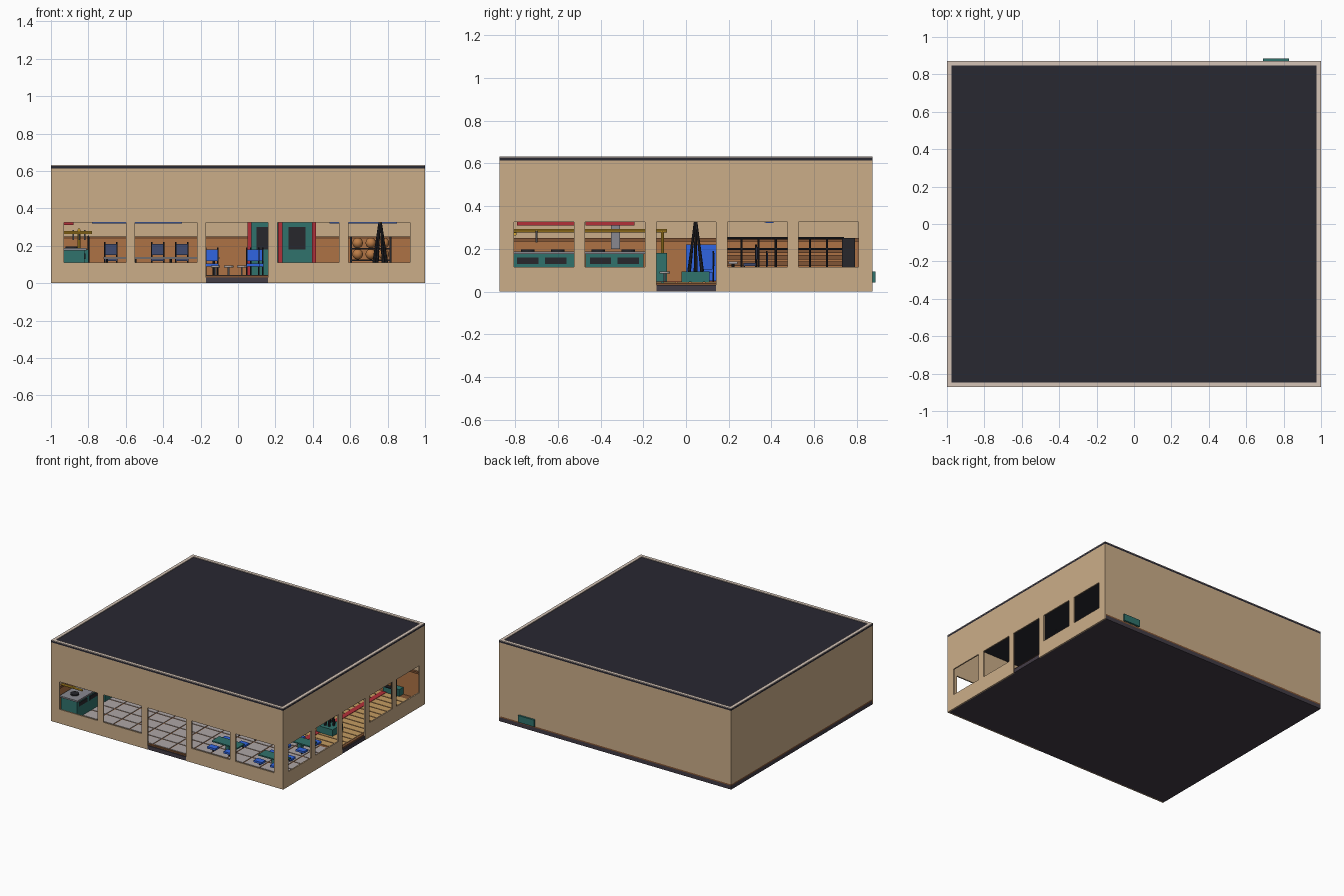
import bpy, bmesh, math
from mathutils import Vector

if "Cube" in bpy.data.objects:
    bpy.data.objects.remove(bpy.data.objects["Cube"])

COL = dict(tan=(.60, .42, .25), rim=(.66, .55, .47), dark=(.022, .021, .031), slab=(.055, .045, .06),
           brown=(.22, .09, .035), orange=(.42, .17, .06), wood=(.55, .33, .12), tile=(.42, .38, .38),
           teal=(.03, .17, .15), blue=(.03, .13, .75), red=(.45, .03, .04), black=(.02, .02, .025),
           steel=(.25, .25, .28), yellow=(.75, .42, .03), navy=(.05, .07, .16), ball=(.5, .2, .06))
MATS = {}


def finish(name, bm, col, smooth=False):
    me = bpy.data.meshes.new(name)
    bmesh.ops.recalc_face_normals(bm, faces=bm.faces)
    bm.to_mesh(me)
    bm.free()
    if col not in MATS:
        MATS[col] = bpy.data.materials.new(col + "_paint")
        MATS[col].diffuse_color = (*COL[col], 1)
    me.materials.append(MATS[col])
    for p in me.polygons:
        p.use_smooth = smooth
    ob = bpy.data.objects.new(name, me)
    bpy.context.collection.objects.link(ob)
    return ob


def boxes(name, col, *ranges):
    """One object from boxes given as (x0, x1, y0, y1, z0, z1)."""
    bm = bmesh.new()
    for x0, x1, y0, y1, z0, z1 in ranges:
        for v in bmesh.ops.create_cube(bm, size=1)["verts"]:
            v.co = (x0 + (v.co.x + .5) * (x1 - x0), y0 + (v.co.y + .5) * (y1 - y0),
                    z0 + (v.co.z + .5) * (z1 - z0))
    return finish(name, bm, col)


def rods(name, col, r, *ends, r2=None, n=8):
    """One object from round bars between pairs of points."""
    bm = bmesh.new()
    for a, b in ends:
        a, b = Vector(a), Vector(b)
        m = (b - a).to_track_quat('Z', 'Y').to_matrix().to_4x4()
        m.translation = (a + b) / 2
        bmesh.ops.create_cone(bm, segments=n, cap_ends=True, radius1=r,
                              radius2=r if r2 is None else r2, depth=(b - a).length, matrix=m)
    return finish(name, bm, col)


def window_wall(name, spans, half, place, sill, head, top):
    """Wall with openings; the middle span is a doorway reaching the ground."""
    us = [-half] + [u for s in spans for u in s] + [half]
    zs = [0, sill, head, top]
    bm = bmesh.new()
    for i in range(len(us) - 1):
        for j in range(3):
            if i % 2 and (j == 1 or (i == 5 and j == 0)):
                continue
            bm.faces.new([bm.verts.new(place(u, z)) for u, z in (
                (us[i], zs[j]), (us[i + 1], zs[j]), (us[i + 1], zs[j + 1]), (us[i], zs[j + 1]))])
    bmesh.ops.remove_doubles(bm, verts=bm.verts, dist=1e-5)
    ob = finish(name, bm, "tan")
    mod = ob.modifiers.new("thickness", 'SOLIDIFY')
    mod.thickness, mod.offset = .01, 0
    return ob


X, Y, TOP = 1.0, .872, .614
# shell
window_wall("front_wall", [(-.93 + .38 * i, -.60 + .38 * i) for i in range(5)], X,
            lambda u, z: (u, -Y + .005, z), .11, .325, TOP)
window_wall("right_wall", [(-.805 + .333 * i, -.525 + .333 * i) for i in range(5)], Y,
            lambda u, z: (X - .005, u, z), .115, .325, TOP)
boxes("back_wall", "tan", (-X, X - .01, Y - .012, Y, .04, TOP))
boxes("left_wall", "tan", (-X, -X + .012, -Y + .01, Y - .012, .04, TOP))
boxes("base_slab", "slab", (-X, X - .002, -Y + .002, Y, 0, .03))
boxes("floor_edge", "brown", (-X, X - .01, -Y + .01, Y, .03, .041))
boxes("roof", "dark", (-X, X, -Y, Y, TOP, .627))
W = .025
boxes("roof_rim", "rim", (-X, X, -Y, -Y + W, .627, .632), (-X, X, Y - W, Y, .627, .632),
      (-X, -X + W, -Y + W, Y - W, .627, .632), (X - W, X, -Y + W, Y - W, .627, .632))

# floor finishes
boxes("floor_tiles", "tile", *[(-.97 + .14 * i, -.84 + .14 * i, -.85 + .11 * j, -.75 + .11 * j, .041, .044)
                               for i in range(14) for j in range(6)])
boxes("floor_planks", "wood", *[(-.6, .97, -.17 + .065 * j, -.115 + .065 * j, .041, .044) for j in range(15)])
boxes("red_floor_strip", "red", (.68, .72, -.17, .8, .044, .047))

# wainscot
boxes("wainscot", "orange", (-.985, .985, .85, .86, .041, .235), (-.988, -.978, -.85, .85, .041, .235))
boxes("wainscot_cap", "brown", (-.985, .985, .842, .86, .235, .25), (-.988, -.97, -.85, .842, .235, .25))

# kitchen counters along the left wall
cy = [(-.81, -.52), (-.47, -.2)]
boxes("kitchen_counters", "teal", *[(-.96, -.82, a, b, .041, .175) for a, b in cy],
      (-.9, -.8, -.14, -.09, .041, .18))
boxes("counter_tops", "steel", *[(-.965, -.81, a - .01, b + .01, .175, .187) for a, b in cy])
rods("cooker_rings", "black", .032, *[((-.89, y, .187), (-.89, y, .197))
                                      for y in (-.74, -.6, -.41, -.27)], n=16)
boxes("counter_drawers", "black", *[(-.822, -.816, a + .02 + k * .13, a + .12 + k * .13, .13, .16)
                                    for a, b in cy for k in (0, 1)])
rods("yellow_rail", "yellow", .008, ((-.85, -.82, .285), (-.85, -.09, .285)),
     ((-.85, -.11, .041), (-.85, -.11, .285)), ((-.96, -.8, .27), (-.78, -.8, .27)))
rods("hanging_utensils", "steel", .004, *[((-.85 + d, -.7, .285), (-.85 + d, -.7, .23))
                                          for d in (-.03, 0, .03)])
boxes("red_hoods", "red", (-.985, -.88, -.79, -.52, .31, .36), (-.985, -.88, -.47, -.24, .31, .36))
boxes("hood_flue", "steel", (-.975, -.94, -.35, -.31, .2, .5))

# dining tables and blue seats by the front windows
for i, x in enumerate((.35, .75)):
    for j, y in enumerate((-.62, -.3)):
        boxes("low_table", "teal", (x - .11, x + .11, y - .045, y + .045, .09, .1),
              (x - .015, x + .015, y - .015, y + .015, .044, .09))
        boxes("blue_seats", "blue", *[(x + s * .07 - .035, x + s * .07 + .035, y + t * .085 - .025,
                                       y + t * .085 + .025, .065, .08) for s in (-1, 1) for t in (-1, 1)])
        rods("seat_legs", "black", .006, *[((x + s * .07, y + t * .085, .044), (x + s * .07, y + t * .085, .065))
                                           for s in (-1, 1) for t in (-1, 1)])


def chair(x, y, col, h):
    boxes("chair", col, (x - .035, x + .035, y - .03, y + .03, h, h + .015),
          (x - .035, x + .035, y + .025, y + .035, h + .03, h + .09))
    rods("chair_legs", "black", .004, *[((x + s * .032, y + t * .028, .044),
                                         (x + s * .032, y + t * .028, h + (.1 if t > 0 else 0)))
                                        for s in (-1, 1) for t in (-1, 1)])


for x in (-.68, -.43, -.3):
    chair(x, .3, "navy", .12)
for x, y in ((.08, .1), (.1, .35), (-.14, .1)):
    chair(x, y, "blue", .09)
boxes("long_table", "tile", (-.72, -.1, .2, .24, .13, .14))
rods("long_table_legs", "black", .006, *[((x, .22, .044), (x, .22, .13)) for x in (-.7, -.55, -.36, -.13)])
rods("stools", "tile", .025, *[((x, -.1, .085), (x, -.1, .095)) for x in (-.12, -.05, .02)], n=12)
rods("stool_posts", "steel", .005, *[((x, -.1, .044), (x, -.1, .085)) for x in (-.12, -.05, .02)])

# slatted bench and railing at the rear left
boxes("slatted_bench", "brown", *[(-.95, -.93, .18, .75, z, z + .022) for z in (.12, .15, .18)],
      (-.94, -.84, .18, .75, .1, .115), (-.93, -.86, .2, .73, .041, .1))
rods("railing", "black", .005, *[((-.8, .18, z), (-.8, .74, z)) for z in (.2, .25)],
     *[((-.8, .18 + .08 * i, .041), (-.8, .18 + .08 * i, .25)) for i in range(8)])
boxes("blue_panel", "blue", (-.97, -.95, 0, .14, .05, .22))
rods("blue_wall_disc", "blue", .06, ((-.985, .39, .38), (-.97, .39, .38)), n=24)
boxes("blue_wall_signs", "blue", (-.78, -.3, .84, .855, .32, .4), (.49, .85, .84, .855, .32, .4))

# double door on the back wall
boxes("door_frame", "red", *[(x, x + .022, .825, .86, .041, .37) for x in (.05, .215, .395)],
      (.05, .417, .825, .86, .37, .39))
boxes("double_doors", "teal", (.072, .215, .835, .86, .041, .37), (.237, .395, .835, .86, .041, .37))
boxes("door_panes", "black", *[(x, x + .09, .83, .836, .18, .3) for x in (.1, .27)])

# ball rack
bm = bmesh.new()
for x in (.64, .71, .78):
    for z in (.155, .215):
        for v in bmesh.ops.create_uvsphere(bm, u_segments=16, v_segments=10, radius=.028)["verts"]:
            v.co += Vector((x, .76, z))
finish("rack_balls", bm, "ball", True)
boxes("ball_rack", "black", *[(.6, .82, .73, .79, z, z + .008) for z in (.12, .18)],
      *[(x, x + .01, .73, .79, .041, .25) for x in (.6, .81)])
boxes("rear_cabinet", "teal", (.69, .83, .80, .886, .042, .095))

# stand with splayed legs on a teal base
boxes("stand_base", "teal", (.69, .83, -.02, .11, .044, .095))
rods("stand_legs", "black", .009, *[((.76 + .035 * math.cos(a), .045 + .035 * math.sin(a), .095), (.76, .045, .36))
                                    for a in [k * math.pi / 3 for k in range(6)]], r2=.004)

for m in bpy.data.materials:
    if m.users and not m.is_grease_pencil:
        m.use_nodes = True
        m.node_tree.nodes["Principled BSDF"].inputs["Base Color"].default_value = m.diffuse_color
